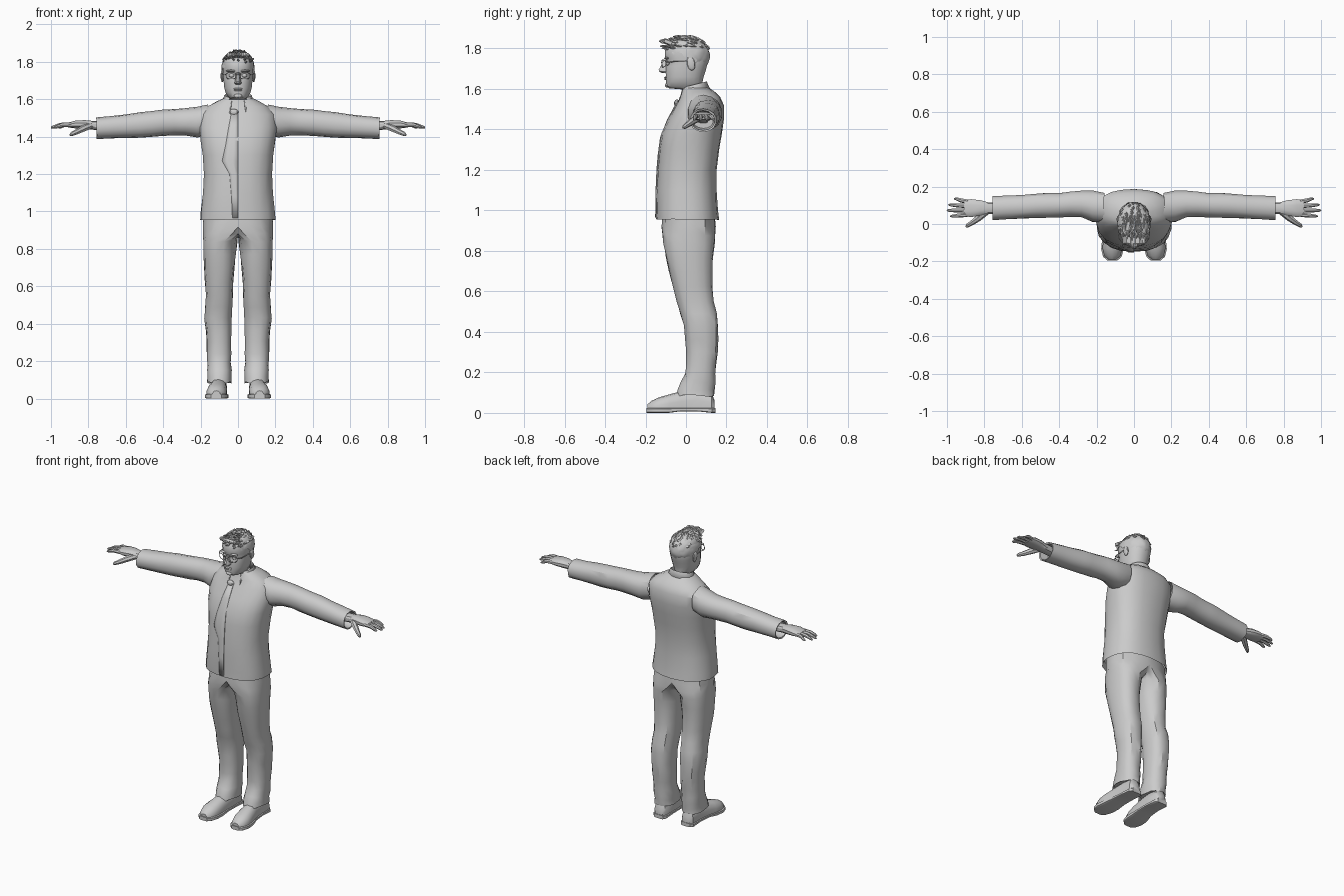
import bpy, bmesh, math, random
from mathutils import Vector, Matrix

if "Cube" in bpy.data.objects:
    bpy.data.objects.remove(bpy.data.objects["Cube"])

random.seed(4)


def skin(bm, rings, caps=(True, True), closed=False):
    """Bridge equally sized point rings with quads."""
    vs = [[bm.verts.new(p) for p in r] for r in rings]
    n = len(vs[0])
    pairs = list(zip(vs, vs[1:])) + ([(vs[-1], vs[0])] if closed else [])
    for a, b in pairs:
        for i in range(n):
            bm.faces.new((a[i], a[(i + 1) % n], b[(i + 1) % n], b[i]))
    if not closed:
        for cap, r in zip(caps, (vs[0], vs[-1])):
            if cap:
                bm.faces.new(r)


def finish(name, bm, mirror=False, thick=0):
    bmesh.ops.recalc_face_normals(bm, faces=bm.faces[:])
    me = bpy.data.meshes.new(name)
    bm.to_mesh(me)
    bm.free()
    ob = bpy.data.objects.new(name, me)
    bpy.context.collection.objects.link(ob)
    if thick:
        ob.modifiers.new("Thickness", 'SOLIDIFY').thickness = thick
    if mirror:
        m = ob.modifiers.new("Mirror", 'MIRROR')
        m.use_clip = True
    return ob


def oval(axis, t, c, r, lo, hi, n, p, jit):
    pts = []
    for i in range(n):
        a = 2 * math.pi * (i + .5) / n
        ca, sa = math.cos(a), math.sin(a)
        k = 1 + random.uniform(-jit, jit)
        u = c + k * r * math.copysign(abs(ca) ** (2 / p), ca)
        v = (lo + hi) / 2 + k * (hi - lo) / 2 * math.copysign(abs(sa) ** (2 / p), sa)
        w = t + random.uniform(-jit, jit) * .15
        pts.append(Vector({'z': (u, v, w), 'y': (u, w, v), 'x': (w, u, v)}[axis]))
    return pts


def loft(name, axis, rows, n=16, p=2.3, caps=(True, True), jit=0.0, mirror=False, floor=None, half=False):
    """Rows are (position, centre, half width, low, high) along the axis."""
    bm = bmesh.new()
    rings = [oval(axis, *row, n, p, jit) for row in rows]
    for q in (q for r in rings for q in r):
        if floor is not None:
            q.z = max(q.z, floor)
        if half:
            q.x = max(q.x, 0)
    skin(bm, rings, caps)
    if half:
        bmesh.ops.delete(bm, geom=[f for f in bm.faces if all(v.co.x < 1e-5 for v in f.verts)], context='FACES')
    return finish(name, bm, mirror)


def tube(bm, pts, radii, n=7, closed=False):
    pts = [Vector(p) for p in pts]
    m, rings = len(pts), []
    for i, p in enumerate(pts):
        a, b = (pts[i - 1], pts[(i + 1) % m]) if closed else (pts[max(i - 1, 0)], pts[min(i + 1, m - 1)])
        d = (b - a).normalized()
        s = d.cross(Vector((0, 0, 1)) if abs(d.z) < .9 else Vector((0, 1, 0))).normalized()
        t = d.cross(s)
        r = radii[i] if isinstance(radii, (list, tuple)) else radii
        rings.append([p + r * (s * math.cos(2 * math.pi * k / n) + t * math.sin(2 * math.pi * k / n)) for k in range(n)])
    skin(bm, rings, closed=closed)


def ball(bm, loc, size, rot=0, seg=12):
    mat = Matrix.Translation(loc) @ Matrix.Rotation(rot, 4, 'X') @ Matrix.Diagonal((*size, 1))
    bmesh.ops.create_uvsphere(bm, u_segments=seg, v_segments=8, radius=1, matrix=mat)


# Jacket body with turned-in hem
torso = [(.955, 0, .202, -.147, .162), (1.0, 0, .2, -.147, .157), (1.1, 0, .187, -.146, .15),
         (1.2, 0, .182, -.141, .15), (1.3, 0, .19, -.133, .165), (1.38, 0, .2, -.12, .177),
         (1.45, 0, .208, -.088, .186), (1.52, 0, .2, -.05, .186), (1.56, 0, .165, -.028, .168),
         (1.587, 0, .115, -.022, .14), (1.605, 0, .078, -.018, .112)]
loft("jacket_body", 'z', [(.985, 0, .188, -.13, .148)] + torso, n=22, p=2.4, caps=(False, False), jit=.012)

# Sleeves with open cuffs
loft("sleeve", 'x', [(.16, .088, .08, 1.41, 1.57), (.22, .095, .085, 1.395, 1.558), (.28, .107, .072, 1.405, 1.551),
                     (.34, .106, .068, 1.408, 1.547), (.4, .1, .066, 1.405, 1.543), (.46, .1, .068, 1.398, 1.536),
                     (.52, .098, .066, 1.394, 1.531), (.6, .092, .064, 1.392, 1.52), (.68, .088, .064, 1.39, 1.51),
                     (.755, .085, .065, 1.387, 1.502), (.752, .085, .056, 1.396, 1.493), (.7, .085, .05, 1.405, 1.49)],
     n=14, p=2.2, caps=(False, True), jit=.022, mirror=True)


def chest_y(x, z):
    """Front surface of the jacket body."""
    for a, b in zip(torso, torso[1:]):
        if z <= b[0]:
            k = (z - a[0]) / (b[0] - a[0])
            h, lo, hi = (a[i] + k * (b[i] - a[i]) for i in (2, 3, 4))
            return (lo + hi) / 2 - (hi - lo) / 2 * (1 - min(abs(x / h), 1) ** 2.4) ** (1 / 2.4)


# Overlapping front flap and lapel
bm = bmesh.new()
rows = [(-.035, .0, 1.53), (-.05, .0, 1.45), (-.065, .0, 1.36), (-.085, .0, 1.27), (-.045, .0, 1.2), (-.035, 0, 1.08), (-.03, 0, .965)]
grid = [[bm.verts.new((l + (r - l) * k / 3, chest_y(l + (r - l) * k / 3, z) - .005, z)) for k in range(4)] for l, r, z in rows]
for a, b in zip(grid, grid[1:]):
    for k in range(3):
        bm.faces.new((a[k], a[k + 1], b[k + 1], b[k]))
finish("jacket_flap", bm, thick=.005)

# Turned-down collar, open at the front
bm = bmesh.new()
cols = []
for i in range(15):
    a = math.radians(-155 + 310 * i / 14)
    f = (1 - math.cos(a)) / 2
    s, c = math.sin(a), math.cos(a)
    cols.append([bm.verts.new((rx * s, .042 + ry * c, z)) for rx, ry, z in
                 ((.07, .06, 1.585 - .02 * f), (.072, .06, 1.637 - .03 * f), (.097, .08 + .012 * f, 1.595 - .065 * f))])
for a, b in zip(cols, cols[1:]):
    for k in range(2):
        bm.faces.new((a[k], a[k + 1], b[k + 1], b[k]))
finish("collar", bm, thick=.004)
bm = bmesh.new()
ball(bm, (-.022, -.045, 1.53), (.025, .014, .018), seg=8)
finish("collar_tab", bm)

# Trousers: one half, mirrored
loft("trousers", 'z', [(.985, 0, .184, -.118, .142), (.92, .02, .168, -.12, .146), (.88, .065, .125, -.115, .146),
                       (.84, .096, .093, -.11, .142), (.77, .1, .087, -.1, .134), (.7, .1, .083, -.086, .13),
                       (.62, .1, .077, -.068, .13), (.55, .1, .073, -.048, .138), (.49, .103, .073, -.03, .152),
                       (.43, .106, .074, -.013, .16), (.36, .104, .068, -.006, .16), (.3, .102, .066, -.001, .156),
                       (.24, .101, .066, 0, .15), (.19, .102, .064, -.006, .145), (.15, .1, .066, -.025, .144),
                       (.115, .1, .063, -.042, .142), (.085, .1, .066, -.052, .142), (.1, .1, .055, -.035, .13)],
     n=16, p=2.3, caps=(False, True), jit=.035, mirror=True, half=True)

# Shoes and soles
shoe = [(.142, .098, .028, .06), (.125, .1, .041, .1), (.05, .1, .043, .115), (-.02, .104, .046, .108),
        (-.08, .111, .054, .092), (-.13, .115, .055, .078), (-.17, .116, .044, .06), (-.19, .116, .024, .042)]
loft("shoe", 'y', [(y, c, r, -.03, h) for y, c, r, h in shoe], n=14, p=2.3, mirror=True, floor=.015)
loft("shoe_sole", 'y', [(y + (.003 if y > 0 else -.005), c, r * 1.08 + .002, .008 if -.03 < y < .06 else 0, .024) for y, c, r, h in shoe],
     n=12, p=7, mirror=True)

# Hands: palm, four fingers and thumb
loft("palm", 'x', [(.7, .085, .03, 1.43, 1.48), (.78, .085, .032, 1.437, 1.485), (.82, .086, .042, 1.44, 1.489),
                   (.87, .085, .049, 1.444, 1.486), (.91, .085, .045, 1.449, 1.475)], n=12, p=2.6, mirror=True)
bm = bmesh.new()
for y0, y1, tip in ((.05, .042, .982), (.073, .073, 1.0), (.097, .103, .992), (.12, .135, .962)):
    mid = (.895 + tip) / 2
    tube(bm, [(.89, y0, 1.464), (mid, (y0 + y1) / 2, 1.463), (tip - .012, y1, 1.452), (tip, y1, 1.448)], [.0125, .0115, .0085, .004])
tube(bm, [(.79, .065, 1.458), (.83, .033, 1.442), (.865, .008, 1.424), (.89, -.008, 1.413), (.898, -.015, 1.408)],
     [.018, .018, .014, .011, .005])
finish("fingers", bm, mirror=True)

# Head and neck
loft("head", 'z', [(1.53, 0, .058, -.012, .09), (1.598, 0, .057, -.02, .083), (1.603, 0, .044, -.083, .082),
                   (1.612, 0, .053, -.096, .082), (1.635, 0, .067, -.1, .083), (1.66, 0, .074, -.1, .088),
                   (1.69, 0, .077, -.102, .098), (1.712, 0, .08, -.099, .104), (1.73, 0, .081, -.095, .108),
                   (1.75, 0, .082, -.105, .11), (1.78, 0, .083, -.106, .11), (1.81, 0, .08, -.1, .102),
                   (1.835, 0, .064, -.08, .078), (1.85, 0, .033, -.04, .045)], n=20, p=2.25)
loft("nose", 'z', [(1.742, 0, .009, -.112, -.08), (1.715, 0, .012, -.125, -.08), (1.695, 0, .018, -.137, -.08),
                   (1.686, 0, .02, -.135, -.08), (1.678, 0, .014, -.118, -.08)], n=8, p=2)
bm = bmesh.new()
ball(bm, (0, -.1, 1.656), (.024, .008, .005))
ball(bm, (0, -.099, 1.648), (.021, .008, .005))
ball(bm, (0, -.093, 1.618), (.022, .012, .012))
finish("lips_and_chin", bm)
bm = bmesh.new()
ball(bm, (.084, .025, 1.725), (.009, .02, .034), rot=.2)
ball(bm, (.034, -.089, 1.727), (.014, .011, .011))
ball(bm, (.036, -.096, 1.752), (.028, .012, .006))
finish("ears_eyes_and_brows", bm, mirror=True)

# Glasses: rims, bridge and temples
bm = bmesh.new()
rim = []
for k in range(14):
    c, s = math.cos(math.tau * k / 14), math.sin(math.tau * k / 14)
    x = .037 + .027 * math.copysign(abs(c) ** .6, c)
    rim.append((x, -.12 + 5 * x * x, 1.726 + .017 * math.copysign(abs(s) ** .6, s)))
tube(bm, rim, .0022, n=5, closed=True)
tube(bm, [(0, -.122, 1.732), (.011, -.12, 1.73)], .0022, n=5)
tube(bm, [(.064, -.1, 1.733), (.081, -.075, 1.734), (.086, .02, 1.738)], .0025, n=5)
finish("glasses", bm, mirror=True)

# Hair cap trimmed to the hairline, with short tufts
bm = bmesh.new()
bmesh.ops.create_icosphere(bm, subdivisions=4, radius=1)
center, size = Vector((0, .005, 1.765)), Vector((.088, .112, .092))


def hairline(y):
    return 1.805 if y < -.075 else 1.765 if y < -.02 else 1.75 if y < .045 else 1.672


for v in bm.verts:
    k = random.uniform(.985, 1.03)
    v.co = center + v.co * size * k
bmesh.ops.delete(bm, geom=[v for v in bm.verts if v.co.z < hairline(v.co.y) + random.uniform(-.006, .006)], context='VERTS')
for _ in range(110):
    a, e = random.uniform(0, math.tau), random.uniform(.35, 1.45)
    d = Vector((math.cos(a) * math.cos(e), math.sin(a) * math.cos(e), math.sin(e)))
    p = center + d * size
    lift = .012 if d.y < -.2 else .004
    q = p + Vector((random.uniform(-.008, .008), -.022, 0)) + d * lift
    tube(bm, [p - d * .006 + Vector((0, .012, 0)), p + d * .003, q], [.007, .008, .002], n=4)
for i in range(9):
    x = -.048 + .012 * i
    tube(bm, [(x, -.07, 1.825), (x, -.105, 1.838), (x * .9, -.134 + abs(x) * .5, 1.832 + random.uniform(-.008, .008))], [.014, .013, .003], n=5)
finish("hair", bm)

# Smooth shading with sharp creases kept
for ob in bpy.context.scene.objects:
    bpy.ops.object.select_all(action='DESELECT')
    ob.select_set(True)
    bpy.context.view_layer.objects.active = ob
    bpy.ops.object.shade_smooth_by_angle(angle=math.radians(32))
